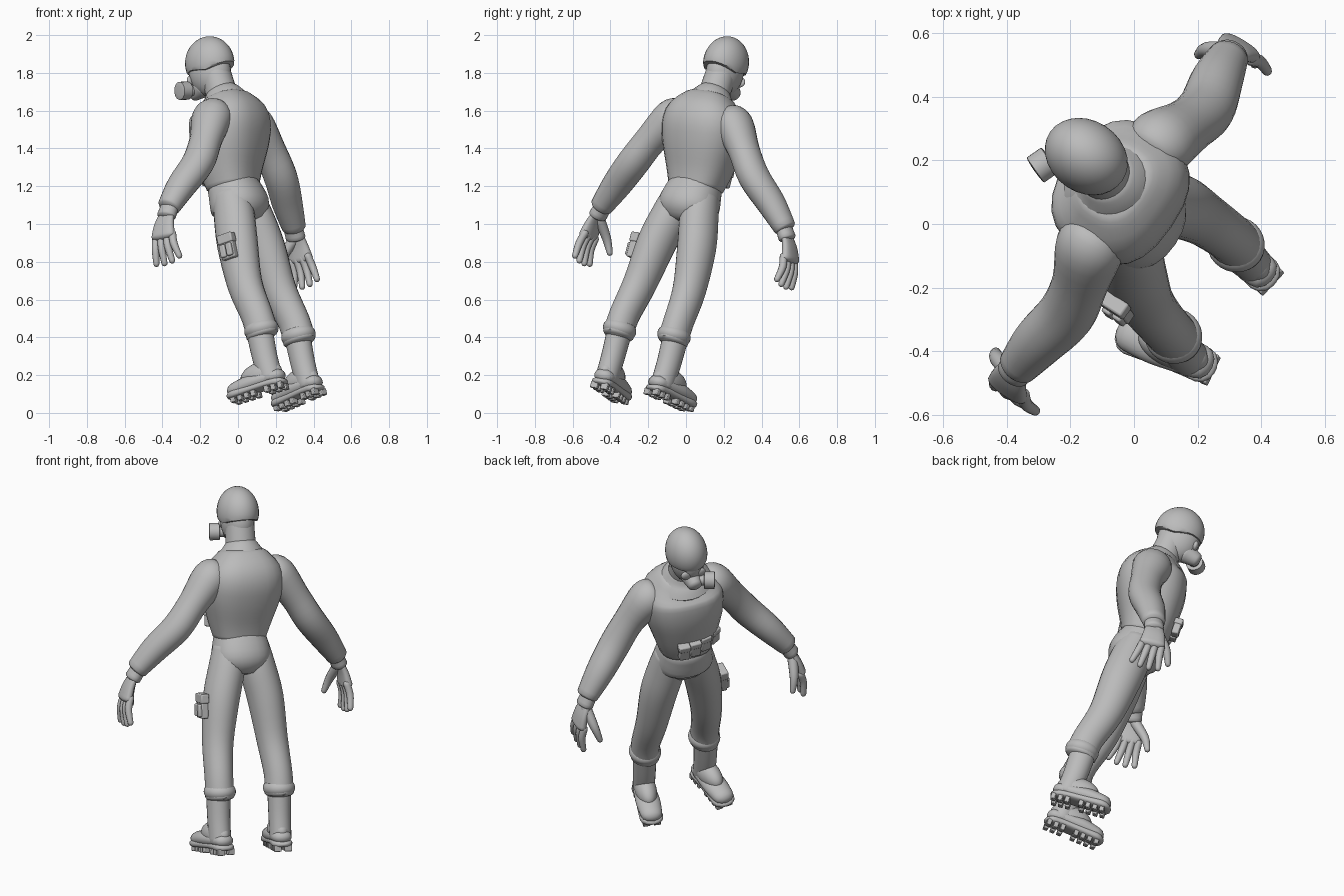
import bpy, bmesh, math
from mathutils import Vector, Matrix

cube = bpy.data.objects.get("Cube")
if cube:
    bpy.data.objects.remove(cube)

# Leaning pose: columns are the figure's own right, forward and up directions
up = Vector((-0.19, 0.24, 0.95)).normalized()
right = Vector((0.56, 0.83, -0.08))
right = (right - up * right.dot(up)).normalized()
POSE = Matrix((right, up.cross(right), up)).transposed().to_4x4()
POSE.translation = (0.2, -0.235, 0.06)

SIDEWAYS, FORWARD = Vector((1, 0, 0)), Vector((0, 1, 0))
IDENTITY = Matrix()

grey = bpy.data.materials.new("plain_grey")
grey.use_nodes = True
grey.diffuse_color = (0.5, 0.5, 0.5, 1)
grey.node_tree.nodes["Principled BSDF"].inputs["Base Color"].default_value = grey.diffuse_color


def finish(name, bm, local, bevel=0):
    """Turn a bmesh into a posed, smoothly shaded object."""
    bmesh.ops.recalc_face_normals(bm, faces=bm.faces)
    mesh = bpy.data.meshes.new(name)
    bm.to_mesh(mesh)
    bm.free()
    mesh.materials.append(grey)
    obj = bpy.data.objects.new(name, mesh)
    bpy.context.collection.objects.link(obj)
    obj.matrix_world = POSE @ local
    if bevel:
        modifier = obj.modifiers.new("rounded_edges", 'BEVEL')
        modifier.width = bevel
        modifier.segments = 2
    bpy.ops.object.select_all(action='DESELECT')
    obj.select_set(True)
    bpy.context.view_layer.objects.active = obj
    bpy.ops.object.shade_smooth_by_angle(angle=math.radians(45))


def spline(points, steps=4):
    """Smooth curve through points that carry position and radius."""
    result = []
    for i in range(len(points) - 1):
        before, start = points[max(i - 1, 0)], points[i]
        end, after = points[i + 1], points[min(i + 2, len(points) - 1)]
        for step in range(steps):
            t = step / steps
            slope_in, slope_out = (end - before) / 2, (after - start) / 2
            curve = (start - end) * 2 + slope_in + slope_out
            bend = (end - start) * 3 - slope_in * 2 - slope_out
            result.append(((curve * t + bend) * t + slope_in) * t + start)
    return result + [points[-1]]


def loft(name, path, side=1, across=SIDEWAYS, squash=1, power=2, bulge=0.3, local=IDENTITY, count=24):
    """Skin superellipse rings along a path of (x, y, z, radius), with domed ends."""
    samples = spline([Vector((x * side, y, z, r)) for x, y, z, r in path])
    spots = [s.to_3d() for s in samples]
    first = (spots[1] - spots[0]).normalized()
    last = (spots[-1] - spots[-2]).normalized()
    stations = []
    for i, spot in enumerate(spots):
        tangent = (spots[min(i + 1, len(spots) - 1)] - spots[max(i - 1, 0)]).normalized()
        stations.append((spot, tangent, samples[i].w))
    for angle in (0.5, 1, 1.4):
        rise, shrink = bulge * math.sin(angle), math.cos(angle)
        start_radius, end_radius = samples[0].w, samples[-1].w
        stations.insert(0, (spots[0] - first * start_radius * rise, first, start_radius * shrink))
        stations.append((spots[-1] + last * end_radius * rise, last, end_radius * shrink))
    bm = bmesh.new()
    rings = []
    for spot, tangent, radius in stations:
        wide = (across - tangent * across.dot(tangent)).normalized()
        deep = tangent.cross(wide) * squash
        ring = []
        for k in range(count):
            angle = math.tau * k / count
            c, s = math.cos(angle), math.sin(angle)
            c = math.copysign(abs(c) ** (2 / power), c)
            s = math.copysign(abs(s) ** (2 / power), s)
            ring.append(bm.verts.new(spot + (wide * c + deep * s) * radius))
        rings.append(ring)
    for low, high in zip(rings, rings[1:]):
        for k in range(count):
            bm.faces.new((low[k - 1], low[k], high[k], high[k - 1]))
    bm.faces.new(rings[0])
    bm.faces.new(rings[-1])
    finish(name, bm, local)


def column(name, rows, **options):
    """Upright central part from rows of (y, z, radius)."""
    loft(name, [(0, y, z, r) for y, z, r in rows], **options)


def ball(name, centre, radii, local=IDENTITY, reshape=None):
    bm = bmesh.new()
    bmesh.ops.create_uvsphere(bm, u_segments=28, v_segments=24, radius=1)
    bmesh.ops.scale(bm, vec=radii, verts=bm.verts)
    if reshape:
        for vert in bm.verts:
            reshape(vert.co)
    finish(name, bm, local @ Matrix.Translation(centre))


def box(name, size, local, bevel=0.007):
    bm = bmesh.new()
    bmesh.ops.create_cube(bm, size=1)
    bmesh.ops.scale(bm, vec=size, verts=bm.verts)
    finish(name, bm, local, bevel)


def pouch(name, place, width, depth, height):
    """Box with a slightly larger flap over its upper part."""
    box(name, (width, depth, height), place)
    flap = place @ Matrix.Translation((0, 0, height * 0.35))
    box(name + "_flap", (width * 1.1, depth * 1.2, height * 0.4), flap)


def helmet_rim(co):
    """Cut the dome flat, with the rim dropping over the ears."""
    ear = max(0, 1 - abs(co.y + 0.03) / 0.1)
    co.z = max(co.z, -0.03 - 0.025 * ear)


# Torso, pelvis, collar and neck
column("torso", [(0, 1.19, .145), (-.01, 1.3, .18), (-.04, 1.45, .22), (-.07, 1.57, .215), (-.07, 1.67, .13)],
       squash=.86, power=2.5, bulge=.15)
column("pelvis", [(-.02, 1.02, .13), (-.02, 1.08, .165), (0, 1.2, .143)], squash=.9, power=2.2)
column("collar", [(-.055, 1.62, .16), (-.055, 1.67, .12), (-.05, 1.71, .09)])
column("neck", [(-.05, 1.65, .085), (-.03, 1.85, .08)])

# Head, helmet and breathing mask
ball("head", (0, 0, 1.83), (.09, .12, .13))
ball("helmet", (0, -.01, 1.88), (.113, .138, .142), reshape=helmet_rim)
column("mask_snout", [(.06, 1.77, .06), (.13, 1.75, .04)], bulge=.5)
loft("mask_hose", [(0, .1, 1.76, .03), (-.06, .12, 1.76, .03)], across=FORWARD)
loft("mask_canister", [(-.06, .12, 1.76, .048), (-.11, .14, 1.76, .048)], across=FORWARD, bulge=.1)

# Chest pouches wrapping toward the left
for i in range(4):
    turn = 0.07 * i * i - 0.1
    place = Matrix.Translation((.065 - .068 * i, .155 - .008 * i * i, 1.29))
    pouch(f"chest_pouch_{i}", place @ Matrix.Rotation(turn, 4, 'Z'), .06, .04, .09)

# Thigh pouch on the left leg, with two small outer pockets
holster = Matrix.Translation((-.245, -.05, .82)) @ Matrix.Rotation(math.pi / 2, 4, 'Z')
pouch("thigh_pouch", holster, .085, .04, .13)
for shift in (-.02, .02):
    box("thigh_pocket", (.035, .03, .07), holster @ Matrix.Translation((shift, .02, -.02)))

for side, label in ((-1, "left_"), (1, "right_")):
    # Trouser leg, bunched cuff and knee pad
    loft(label + "trouser_leg", [(.07, -.02, 1.13, .09), (.09, -.03, 1.02, .1), (.13, -.04, .85, .1),
                                 (.16, -.055, .62, .086), (.175, -.1, .43, .078), (.175, -.11, .32, .08)],
         side, squash=1.12)
    ball(label + "cuff_fold", (.175 * side, -.11, .35), (.088, .094, .06))
    ball(label + "knee_pad", (.16 * side, -.01, .6), (.06, .04, .08))

    # Boot with a lugged sole
    boot = Matrix.Translation((.18 * side, -.1, 0)) @ Matrix.Rotation(-.16 * side, 4, 'Z')
    loft(label + "boot_shaft", [(0, 0, .35, .066), (0, 0, .2, .062), (0, -.01, .07, .06)], squash=1.1, local=boot)
    loft(label + "boot_foot", [(0, -.05, .08, .055), (0, .1, .08, .068), (0, .2, .07, .06)],
         squash=.7, bulge=.75, local=boot)
    ball(label + "boot_instep", (0, .04, .11), (.06, .12, .07), boot)
    loft(label + "boot_sole", [(0, -.05, .045, .058), (0, .03, .05, .058), (0, .2, .045, .066)],
         squash=.35, power=3, bulge=.8, local=boot)
    for row in range(8):
        if row != 3:
            for edge in (-1, 1):
                spot = boot @ Matrix.Translation((.03 * edge, .04 * row - .07, .02))
                box(label + "boot_lug", (.04, .026, .036), spot, bevel=.004)

    # Sleeve, with the elbow set back
    loft(label + "sleeve", [(.15, -.08, 1.56, .09), (.2, -.08, 1.53, .11), (.3, -.08, 1.4, .09),
                            (.39, -.06, 1.27, .09), (.5, 0, 1.15, .082), (.59, .045, 1.04, .064)],
         side, FORWARD, squash=.92)

    # Glove: cuff and palm, then fingers fanned out by rule, then thumb
    loft(label + "glove_cuff", [(.57, .04, 1.06, .052), (.61, .06, .99, .055)], side, FORWARD, squash=.8)
    loft(label + "palm", [(.59, .05, 1.03, .04), (.63, .07, .95, .06), (.65, .08, .88, .072)],
         side, FORWARD, squash=.4, power=2.5)
    for finger in range(4):
        fan = finger - 1.5
        tip = .73 + .012 * abs(fan)
        loft(f"{label}finger_{finger}", [(.64, .08 + .036 * fan, .88, .02), (.655, .08 + .04 * fan, .82, .02),
                                         (.65, .08 + .05 * fan, tip, .016)], side, FORWARD, bulge=1, count=12)
    loft(label + "thumb", [(.61, .08, .98, .03), (.59, .16, .9, .024), (.57, .195, .83, .016)],
         side, FORWARD, bulge=1, count=12)

    # Mask lens
    ball(label + "mask_lens", (.04 * side, .1, 1.81), (.032, .016, .028))
